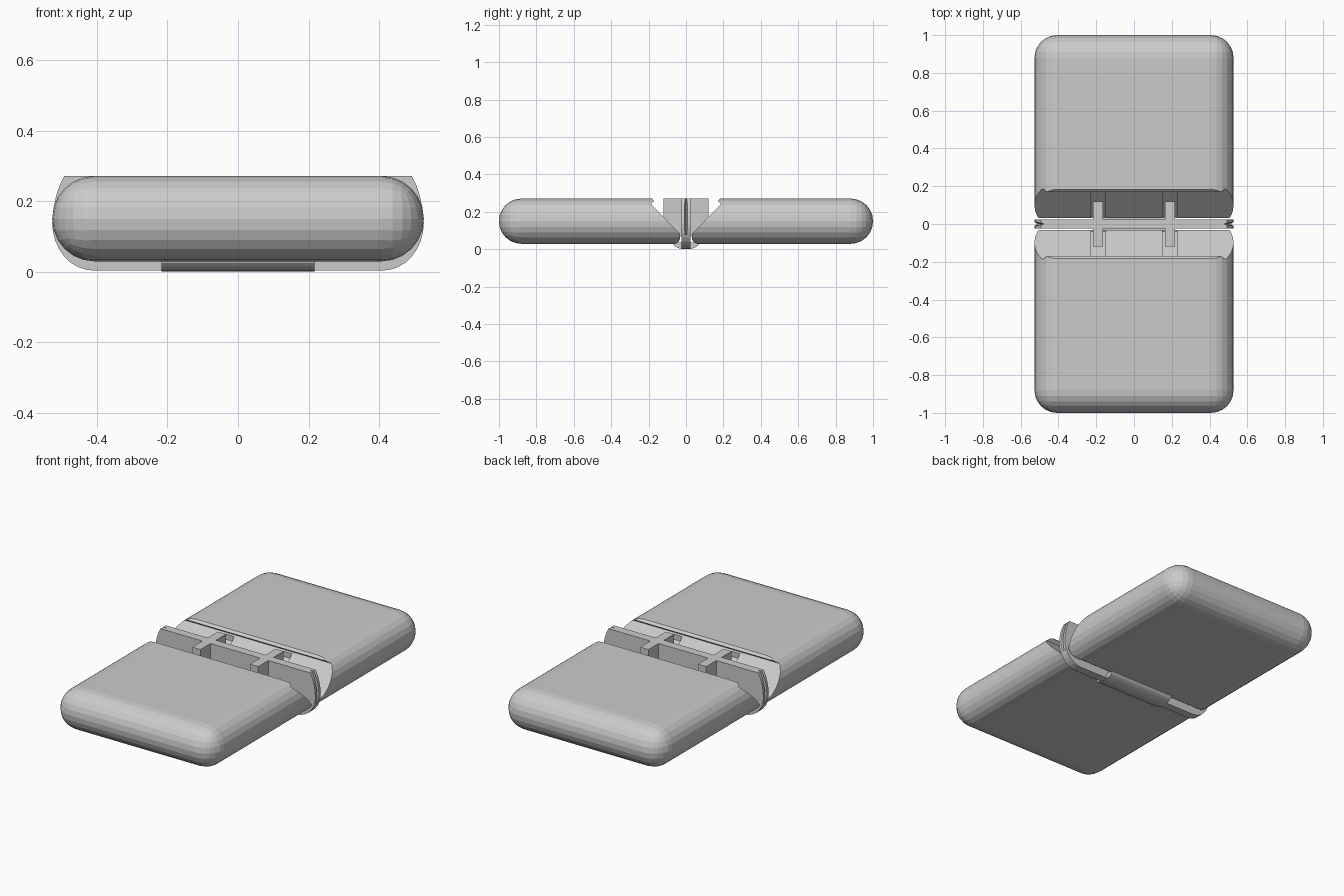
import bpy, bmesh, math
from mathutils import Vector

if "Cube" in bpy.data.objects:
    bpy.data.objects.remove(bpy.data.objects["Cube"])


def to_object(name, bm):
    bmesh.ops.recalc_face_normals(bm, faces=bm.faces)
    me = bpy.data.meshes.new(name)
    bm.to_mesh(me)
    bm.free()
    ob = bpy.data.objects.new(name, me)
    bpy.context.collection.objects.link(ob)
    return ob


def prism(name, pts, lo, hi, axis):
    """Extrude a (u, z) outline along x (u = y) or along y (u = x)."""
    bm = bmesh.new()
    along_x = axis == 'x'
    vs = [bm.verts.new((lo, u, z) if along_x else (u, lo, z)) for u, z in pts]
    face = bm.faces.new(vs)
    geo = bmesh.ops.extrude_face_region(bm, geom=[face])['geom']
    d = Vector((hi - lo, 0, 0) if along_x else (0, hi - lo, 0))
    bmesh.ops.translate(bm, vec=d, verts=[g for g in geo if isinstance(g, bmesh.types.BMVert)])
    return to_object(name, bm)


def boolean(ob, cutter, op):
    cutter.hide_render = True
    mod = ob.modifiers.new(op, 'BOOLEAN')
    mod.object, mod.operation, mod.solver = cutter, op, 'EXACT'
    dg = bpy.context.evaluated_depsgraph_get()
    me = bpy.data.meshes.new_from_object(ob.evaluated_get(dg))
    ob.modifiers.clear()
    ob.data = me
    bpy.data.objects.remove(cutter)


def rounded_box(name, y0, y1):
    bm = bmesh.new()
    bmesh.ops.create_cube(bm, size=1)
    for v in bm.verts:
        v.co = (v.co.x * 1.054, (y0 + y1) / 2 + v.co.y * (y1 - y0), 0.15 + v.co.z * 0.242)
    bmesh.ops.bevel(bm, geom=list(bm.edges), offset=0.12, segments=6, profile=0.5,
                    affect='EDGES')
    return to_object(name, bm)


RIB_X = (-0.19, 0.19)

# Case halves: rounded slabs with a sloped, lipped inner end and rib slots
inner_end = [(1.2, -0.1), (0.055, -0.1), (0.055, 0.03), (0.04, 0.04), (0.031, 0.055),
             (0.033, 0.083), (0.188, 0.243), (0.17, 0.258), (0.185, 0.272), (0.185, 0.4), (1.2, 0.4)]
slot = [(0.0, 0.055), (0.04, 0.055), (0.181, 0.205), (0.181, 0.243), (0.0, 0.243)]
for name, s in (("back_half", 1), ("front_half", -1)):
    half = rounded_box(name, min(-0.3 * s, s), max(-0.3 * s, s))
    boolean(half, prism("end_profile", [(s * y, z) for y, z in inner_end], -1, 1, 'x'), 'INTERSECT')
    for x in RIB_X:
        boolean(half, prism("slot_cutter", [(s * y, z) for y, z in slot], x - 0.038, x + 0.038, 'x'),
                'DIFFERENCE')

# Centre plate, its outline following the slab ends
right = [(0.41 + 0.117 * math.sin(a), 0.138 - 0.135 * math.cos(a))
         for a in (i * math.pi / 16 for i in range(9))]
right += [(0.524, 0.175), (0.516, 0.215), (0.506, 0.245), (0.493, 0.271)]
outline = right + [(-x, z) for x, z in reversed(right)]
plate = prism("centre_plate", outline, -0.025, 0.025, 'y')

# Tapered grooves in both ends of the plate
for s in (1, -1):
    bm = bmesh.new()
    ring = [[bm.verts.new((s * x, y, z)) for x, y in ((tip, 0), (0.56, 0.022), (0.56, -0.022))]
            for tip, z in ((0.505, 0.08), (0.47, 0.3))]
    bm.faces.new(ring[0])
    bm.faces.new(ring[1])
    for i in range(3):
        j = (i + 1) % 3
        bm.faces.new((ring[0][i], ring[0][j], ring[1][j], ring[1][i]))
    bmesh.ops.triangulate(bm, faces=bm.faces)
    boolean(plate, to_object("groove_cutter", bm), 'DIFFERENCE')

# Cross ribs
rib = [(0.12, 0.271), (0.12, 0.17), (0.09, 0.125), (0.02, 0.06)]
for i, x in enumerate(RIB_X):
    prism(f"cross_rib_{i + 1}", rib + [(-y, z) for y, z in reversed(rib)], x - 0.027, x + 0.027, 'x')

# Curved hinge strip under the middle
strip = [(0.072 * math.cos(a), 0.036 + 0.036 * math.sin(a))
         for a in (math.pi + i * math.pi / 10 for i in range(11))]
prism("hinge_strip", strip, -0.217, 0.217, 'x')
